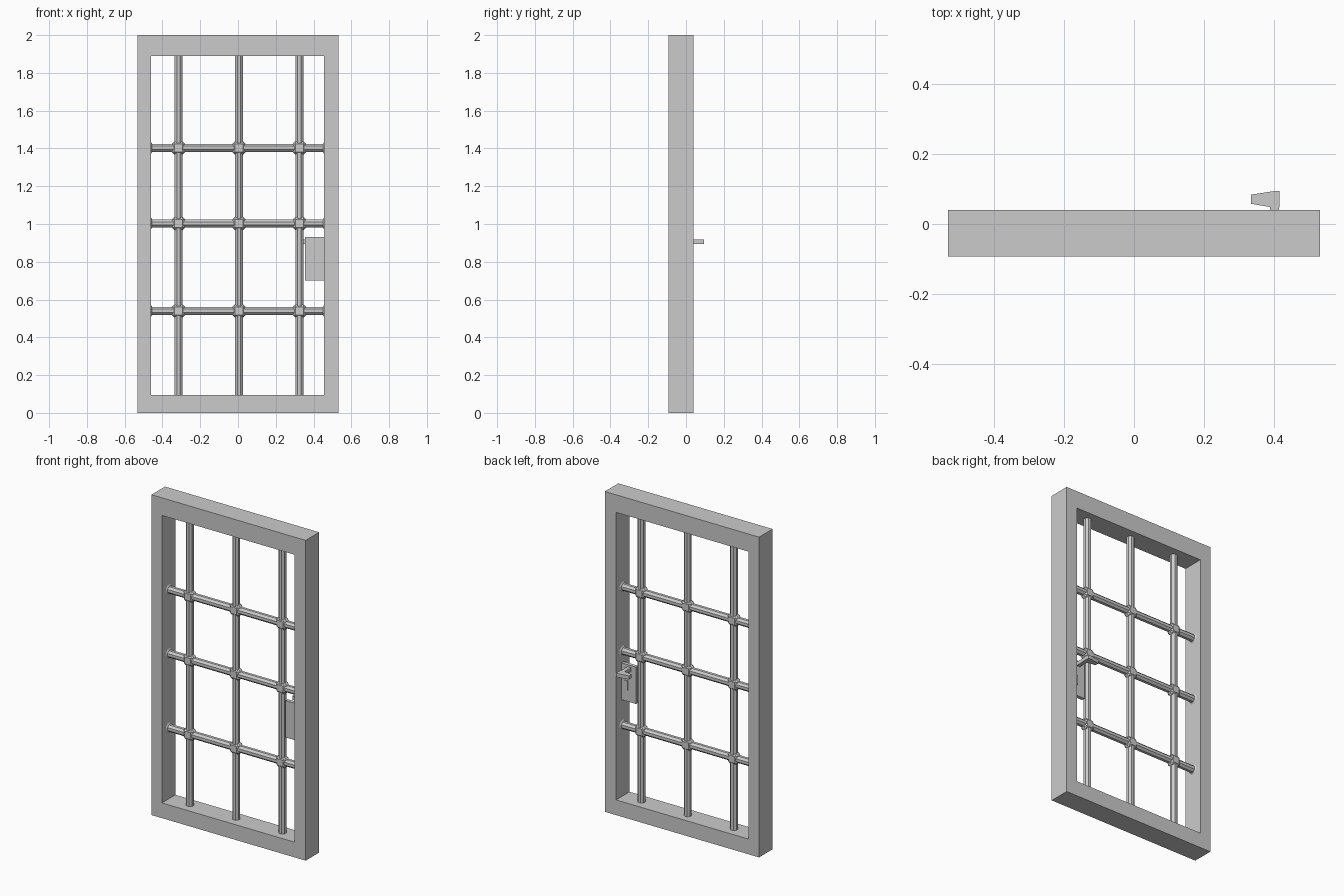
import bpy, bmesh, math
from mathutils import Matrix, Vector

if "Cube" in bpy.data.objects:
    bpy.data.objects.remove(bpy.data.objects["Cube"])

BAR_Y = -0.025
X0, X1, Z0, Z1 = -0.46, 0.455, 0.095, 1.89   # frame opening
COLS = (-0.315, 0.005, 0.325)
ROWS = (0.54, 1.003, 1.403)


def finish(name, bm):
    bmesh.ops.recalc_face_normals(bm, faces=bm.faces)
    me = bpy.data.meshes.new(name)
    bm.to_mesh(me)
    bm.free()
    ob = bpy.data.objects.new(name, me)
    bpy.context.collection.objects.link(ob)
    return ob


def box(name, x, y, z, bevel=0):
    bm = bmesh.new()
    size = Vector((x[1] - x[0], y[1] - y[0], z[1] - z[0]))
    mid = Vector((x[0] + x[1], y[0] + y[1], z[0] + z[1])) / 2
    bmesh.ops.create_cube(bm, size=1, matrix=Matrix.Translation(mid) @ Matrix.Diagonal((*size, 1)))
    if bevel:
        bmesh.ops.bevel(bm, geom=bm.edges[:], offset=bevel, segments=1, affect='EDGES')
    return finish(name, bm)


def rod(name, a, b, r0, r1):
    # octagonal rod or cone with a flat side facing the front
    a, b = Vector(a), Vector(b)
    turn = (b - a).to_track_quat('Z', 'Y').to_matrix().to_4x4()
    bm = bmesh.new()
    k = 1 / math.cos(math.pi / 8)
    bmesh.ops.create_cone(bm, cap_ends=True, segments=8, radius1=r0 * k, radius2=r1 * k,
                          depth=(b - a).length,
                          matrix=Matrix.Translation((a + b) / 2) @ turn @ Matrix.Rotation(math.pi / 8, 4, 'Z'))
    return finish(name, bm)


def prism(name, pts, z0, z1):
    # plan outline extruded upwards
    bm = bmesh.new()
    f = bm.faces.new([bm.verts.new((x, y, z0)) for x, y in pts])
    r = bmesh.ops.extrude_face_region(bm, geom=[f])
    for v in r['geom']:
        if isinstance(v, bmesh.types.BMVert):
            v.co.z = z1
    return finish(name, bm)


# door frame as one mitred ring
bm = bmesh.new()
outer = [(-0.533, 0), (0.533, 0), (0.533, 2), (-0.533, 2)]
inner = [(X0, Z0), (X1, Z0), (X1, Z1), (X0, Z1)]
loops = [[bm.verts.new((x, y, z)) for x, z in pts]
         for pts, y in ((outer, -0.093), (outer, 0.04), (inner, 0.04), (inner, -0.093))]
for i in range(4):
    p, q = loops[i], loops[(i + 1) % 4]
    for j in range(4):
        k = (j + 1) % 4
        bm.faces.new((p[j], p[k], q[k], q[j]))
finish("frame", bm)

# bars, with small flared ends on the horizontal ones
for x in COLS:
    rod("vertical_bar", (x, BAR_Y, Z0), (x, BAR_Y, Z1), 0.021, 0.021)
for z in ROWS:
    rod("horizontal_bar", (X0, BAR_Y, z), (X1, BAR_Y, z), 0.021, 0.021)
    for x, d in ((X0, 0.006), (X1, -0.006)):
        rod("bar_end_flare", (x, BAR_Y, z), (x + d, BAR_Y, z), 0.03, 0.021)

# faceted joints at the crossings
for x in COLS:
    for z in ROWS:
        box("bar_joint", (x - 0.036, x + 0.036), (BAR_Y - 0.025, BAR_Y + 0.025),
            (z - 0.036, z + 0.036), 0.015)

# lock plate, keyhole block and lever handle
box("lock_plate", (0.355, 0.46), (-0.036, -0.014), (0.70, 0.93))
box("keyhole_block", (0.41, 0.432), (-0.014, -0.008), (0.77, 0.83))
box("handle_spindle", (0.39, 0.415), (-0.014, 0.06), (0.895, 0.917))
prism("handle_lever", [(0.335, 0.058), (0.40, 0.047), (0.417, 0.047), (0.417, 0.094),
                       (0.40, 0.094), (0.335, 0.084)], 0.895, 0.918)
